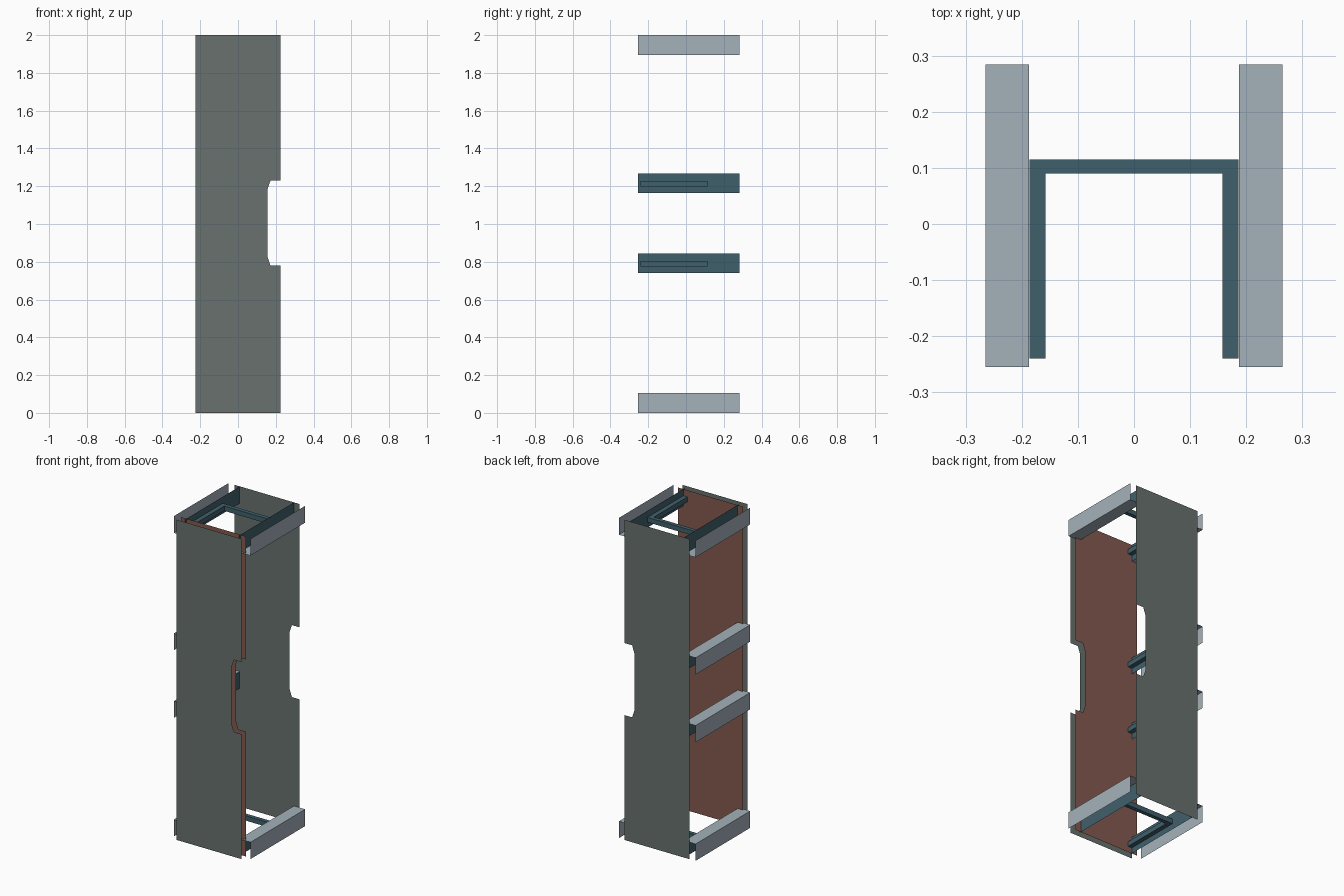
import bpy

cube = bpy.data.objects.get("Cube")
if cube:
    bpy.data.objects.remove(cube, do_unlink=True)


def material(name, rgb):
    """Flat material from 0-255 display values."""
    lin = [((c / 255 + 0.055) / 1.055) ** 2.4 for c in rgb] + [1]
    m = bpy.data.materials.new(name)
    m.use_nodes = True
    m.diffuse_color = lin
    m.node_tree.nodes["Principled BSDF"].inputs["Base Color"].default_value = lin
    return m


GREEN = material("grey green", (104, 113, 109))
BROWN = material("red brown", (132, 90, 80))
TEAL = material("dark teal", (64, 96, 108))
STEEL = material("light steel", (164, 177, 186))


def build(name, verts, faces, mat):
    mesh = bpy.data.meshes.new(name)
    mesh.from_pydata(verts, [], faces)
    mesh.materials.append(mat)
    obj = bpy.data.objects.new(name, mesh)
    bpy.context.collection.objects.link(obj)
    return obj


def sheet(name, profile, y, mat, flip=False):
    """Upright sheet from an x, z outline."""
    order = list(range(len(profile)))
    build(name, [(x, y, z) for x, z in profile],
          [order[::-1] if flip else order], mat)


def strip(name, path, y0, y1, mat):
    """Folded sheet metal: an open x, z path drawn out along y."""
    n = len(path)
    verts = [(x, y, z) for y in (y0, y1) for x, z in path]
    build(name, verts, [(i, i + 1, n + i + 1, n + i) for i in range(n - 1)], mat)


def bar(name, x0, x1, y0, y1, z0, z1, mat):
    verts = [(x, y, z) for x in (x0, x1) for y in (y0, y1) for z in (z0, z1)]
    build(name, verts, [(0, 1, 3, 2), (4, 6, 7, 5), (0, 4, 5, 1),
                        (2, 3, 7, 6), (0, 2, 6, 4), (1, 5, 7, 3)], mat)


# Notched upright panels
W, H = 0.225, 2.0
outline = [(-W, 0), (W, 0), (W, 0.78), (0.172, 0.78), (0.155, 0.83),
           (0.155, 1.18), (0.172, 1.23), (W, 1.23), (W, H), (-W, H)]
sheet("front_panel", outline, -0.285, GREEN)
sheet("front_lining", outline, -0.242, BROWN, flip=True)
sheet("back_panel", outline, 0.286, GREEN, flip=True)

# Side rails: outer channel, inner wall and narrow ledge
IN, OUT, LEDGE, TALL = 0.187, 0.265, 0.158, 0.105
Y0, Y1 = -0.255, 0.284


def rail(name, side, z, open_top):
    fold, lip = (z, z + TALL) if open_top else (z + TALL, z)
    strip(name + "_channel",
          [(side * IN, fold), (side * OUT, fold), (side * OUT, lip)],
          Y0, Y1, STEEL)
    strip(name + "_inner_wall", [(side * IN, z), (side * IN, z + TALL)],
          Y0, Y1, TEAL)
    a, b = sorted((side * LEDGE, side * (IN - 0.001)))
    bar(name + "_ledge", a, b, -0.24, 0.115, z + 0.035, z + 0.065, TEAL)


for side, label in ((1, "left"), (-1, "right")):
    rail(label + "_bottom_rail", side, 0, False)
    rail(label + "_top_rail", side, H - TALL, True)
rail("right_lower_middle_rail", -1, 0.74, False)
rail("right_upper_middle_rail", -1, 1.163, False)

# Cross bars joining the ledges at both ends
for label, z in (("bottom", 0), ("top", H - TALL)):
    bar(label + "_cross_bar", -LEDGE, LEDGE, 0.09, 0.115,
        z + 0.035, z + 0.065, TEAL)
